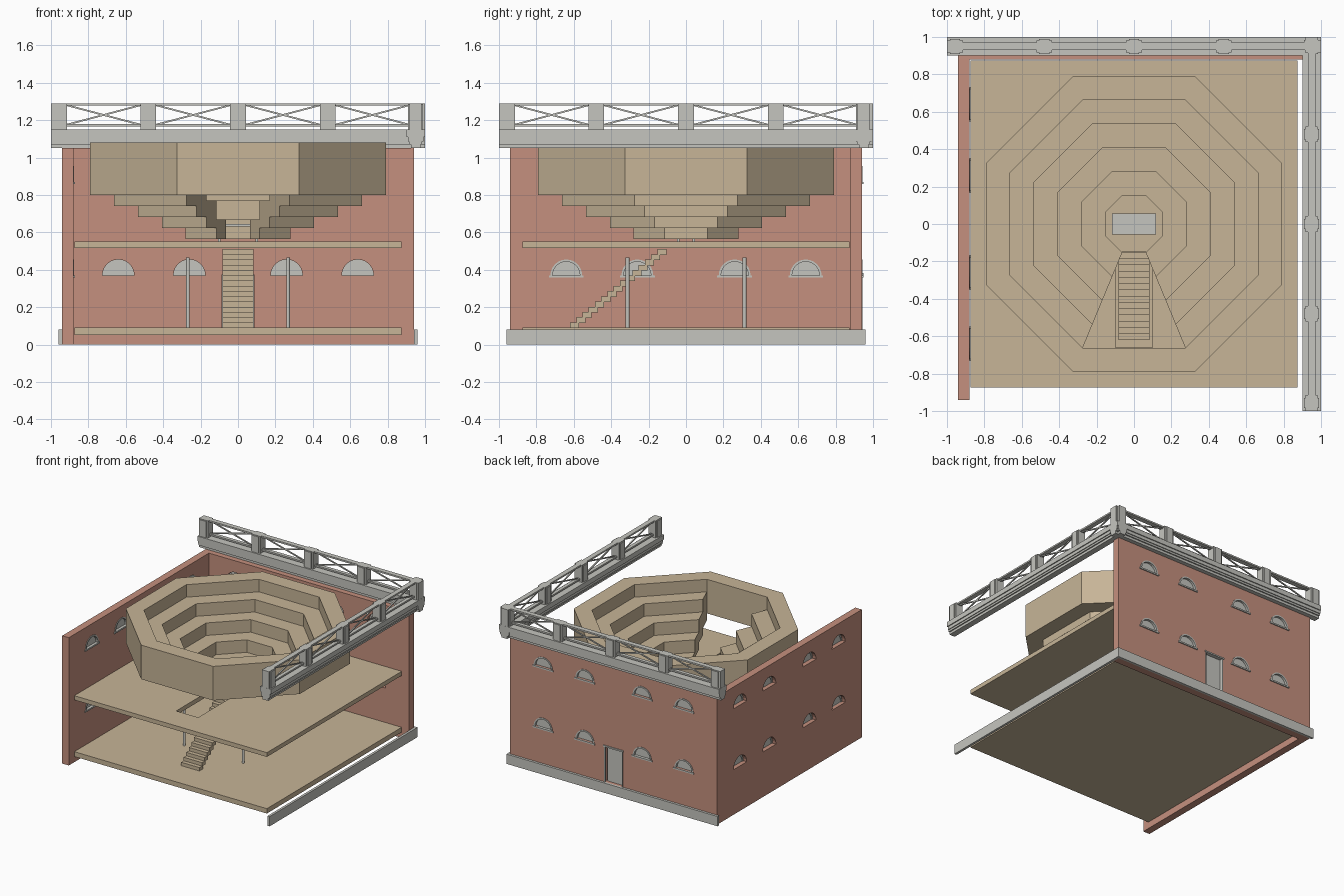
import bpy, bmesh, math
from mathutils import Matrix, Vector

if "Cube" in bpy.data.objects:
    bpy.data.objects.remove(bpy.data.objects["Cube"])


def material(name, rgb):
    m = bpy.data.materials.new(name)
    m.use_nodes = True
    m.diffuse_color = (*rgb, 1)
    m.node_tree.nodes["Principled BSDF"].inputs["Base Color"].default_value = (*rgb, 1)
    return m


BRICK = material("brick red", (0.56, 0.28, 0.21))
TAN = material("tan wood", (0.57, 0.46, 0.31))
GREY = material("pale grey stone", (0.56, 0.56, 0.52))

SIDE = Matrix.Rotation(-math.pi / 2, 4, "Z")   # turns back-wall parts to face +x
HERE = Matrix.Identity(4)


def finish(name, bm, mat, turn=HERE):
    bm.transform(turn)
    bmesh.ops.recalc_face_normals(bm, faces=bm.faces)
    mesh = bpy.data.meshes.new(name)
    bm.to_mesh(mesh)
    bm.free()
    mesh.materials.append(mat)
    ob = bpy.data.objects.new(name, mesh)
    bpy.context.collection.objects.link(ob)
    return ob


def add_box(bm, x, y, z):
    """Box from three (low, high) ranges."""
    size = [r[1] - r[0] for r in (x, y, z)]
    mid = [(r[1] + r[0]) / 2 for r in (x, y, z)]
    bmesh.ops.create_cube(bm, size=1, matrix=Matrix.Translation(mid) @ Matrix.Diagonal((*size, 1)))


def boxes(name, mat, parts, turn=HERE):
    bm = bmesh.new()
    for part in parts:
        add_box(bm, *part)
    return finish(name, bm, mat, turn)


def add_prism(bm, points, vec):
    """Extrude a flat outline along a vector."""
    face = bm.faces.new([bm.verts.new(p) for p in points])
    new = bmesh.ops.extrude_face_region(bm, geom=[face])["geom"]
    bmesh.ops.translate(bm, vec=vec, verts=[g for g in new if isinstance(g, bmesh.types.BMVert)])


def arc(cx, cz, r, y, n=12):
    return [(cx + r * math.cos(math.pi * i / n), y, cz + r * math.sin(math.pi * i / n)) for i in range(n + 1)]


def add_bar(bm, a, b, thick):
    a, b = Vector(a), Vector(b)
    turn = (b - a).to_track_quat("X", "Z").to_matrix().to_4x4()
    size = Matrix.Diagonal(((b - a).length, thick, thick, 1))
    bmesh.ops.create_cube(bm, size=1, matrix=Matrix.Translation((a + b) / 2) @ turn @ size)


# Brick walls with arched windows
WINDOWS = [(x, z) for x in (-0.64, -0.26, 0.26, 0.64) for z in (0.37, 0.87)]
R = 0.085
DOOR = ((-0.085, 0.085), (0.08, 0.375))


def wall(name, x_range, face, turn, door):
    """Wall whose glazed side is at y = face, 0.06 thick."""
    ob = boxes(name, BRICK, [(x_range, (face - 0.06, face), (0, 1.05))], turn)
    bm = bmesh.new()
    for x, z in WINDOWS:
        add_prism(bm, arc(x, z, R, face - 0.1), (0, 0.14, 0))
    if door:
        add_box(bm, DOOR[0], (face - 0.1, face + 0.04), DOOR[1])
    cutter = finish(name + "_cutter", bm, BRICK, turn)
    cutter.hide_render = True
    mod = ob.modifiers.new("openings", "BOOLEAN")
    mod.operation, mod.solver, mod.object = "DIFFERENCE", "EXACT", cutter
    bpy.context.view_layer.objects.active = ob
    bpy.ops.object.modifier_apply(modifier=mod.name)
    bpy.data.objects.remove(cutter)

    # Panes, arched frames and sills
    panes, frames = bmesh.new(), bmesh.new()
    for x, z in WINDOWS:
        add_prism(panes, arc(x, z, R, face - 0.025), (0, 0.01, 0))
        outline = arc(x, z, R, face - 0.03) + arc(x, z, R - 0.012, face - 0.03)[::-1]
        add_prism(frames, outline, (0, 0.034, 0))
    finish(name + "_window_panes", panes, GREY, turn)
    finish(name + "_window_frames", frames, GREY, turn)
    boxes(name + "_window_sills", GREY,
          [((x - 0.093, x + 0.093), (face - 0.03, face + 0.008), (z - 0.012, z)) for x, z in WINDOWS], turn)


wall("back_wall", (-0.94, 0.94), 0.94, HERE, True)
wall("side_wall", (-0.88, 0.94), -0.88, SIDE, False)

# Door with frame in the back wall
boxes("door", GREY, [((-0.08, 0.075), (0.9, 0.915), (0.08, 0.37))])
boxes("door_frame", GREY, [
    ((-0.085, -0.077), (0.9, 0.944), DOOR[1]),
    ((0.077, 0.085), (0.93, 0.944), DOOR[1]),
    ((-0.092, 0.092), (0.9, 0.948), (0.37, 0.382))])

# Plinth, cornice and balustrade, once for the back and once for the side
POSTS = [-0.957, -0.48, 0, 0.48, 0.957]
for label, turn in (("back", HERE), ("side", SIDE)):
    boxes(label + "_plinth", GREY, [((-0.96, 0.96), (0.94, 0.96), (0, 0.08))], turn)

    boxes(label + "_cornice", GREY, [
        ((-1, 1), (0.95 - w, 0.95 + w), (z, z + h))
        for w, z, h in ((0.025, 1.05, 0.02), (0.035, 1.07, 0.015), (0.042, 1.085, 0.025), (0.05, 1.11, 0.04))], turn)

    boxes(label + "_balustrade_posts", GREY, [
        part for x in POSTS for part in (
            ((x - 0.042, x + 0.042), (0.918, 0.982), (1.15, 1.29)),
            ((x - 0.028, x + 0.028), (0.91, 0.99), (1.15, 1.285)))], turn)
    boxes(label + "_balustrade_rails", GREY, [
        ((-0.96, 0.96), (0.93, 0.97), (1.277, 1.29)),
        ((-0.96, 0.96), (0.935, 0.965), (1.165, 1.178))], turn)
    bm = bmesh.new()
    for a, b in zip(POSTS, POSTS[1:]):
        for z0, z1 in ((1.175, 1.28), (1.28, 1.175)):
            add_bar(bm, (a + 0.04, 0.95, z0), (b - 0.04, 0.95, z1), 0.009)
    finish(label + "_balustrade_crosses", bm, GREY, turn)

# Floors, the upper one with a stair opening
E = 0.875
boxes("lower_floor", TAN, [((-E, E), (-E, E), (0.05, 0.09))])
bm = bmesh.new()
xs, ys = (-E, -0.1, 0.1, E), (-E, -0.66, -0.15, E)
grid = [[bm.verts.new((x, y, 0.515)) for x in xs] for y in ys]
cells = [bm.faces.new((grid[j][i], grid[j][i + 1], grid[j + 1][i + 1], grid[j + 1][i]))
         for j in range(3) for i in range(3) if (i, j) != (1, 1)]
top = bmesh.ops.extrude_face_region(bm, geom=cells)["geom"]
bmesh.ops.translate(bm, vec=(0, 0, 0.035), verts=[g for g in top if isinstance(g, bmesh.types.BMVert)])
bmesh.ops.recalc_face_normals(bm, faces=bm.faces)
bmesh.ops.dissolve_limit(bm, angle_limit=0.01, verts=bm.verts, edges=bm.edges)
finish("upper_floor", bm, TAN)

# Stairs
STEPS = 15
run, rise = 0.5 / STEPS, 0.42 / STEPS
boxes("stairs", TAN, [
    ((-0.083, 0.083), (-0.62 + i * run, -0.605 + (i + 1) * run), (0.087 + i * rise, 0.09 + (i + 1) * rise))
    for i in range(STEPS)])

# Slim columns under the upper floor
bm = bmesh.new()
for x in (-0.268, 0.268):
    for y in (-0.313, 0.313):
        bmesh.ops.create_cone(bm, cap_ends=True, segments=12, radius1=0.01, radius2=0.01, depth=0.375,
                              matrix=Matrix.Translation((x, y, 0.2775)))
finish("columns", bm, GREY)


# Octagonal seating tiers; the lower ones leave out the front sector
def tier(name, inner, outer, z0, z1, closed):
    bm = bmesh.new()
    loops = []
    for k in range(8):
        t = math.radians(-67.5 + 45 * k)
        s = 1 / math.cos(math.pi / 8)
        loops.append([bm.verts.new((r * s * math.cos(t), r * s * math.sin(t), z))
                      for r, z in ((inner, z0), (outer, z0), (outer, z1), (inner, z1))])
    for k in range(8 if closed else 7):
        a, b = loops[k], loops[(k + 1) % 8]
        for i in range(4):
            j = (i + 1) % 4
            bm.faces.new((a[i], b[i], b[j], a[j]))
    if not closed:
        bm.faces.new(loops[0])
        bm.faces.new(loops[-1])
    finish(name, bm, TAN)


for n in range(5):
    outer = 0.79 - 0.1275 * n
    tier(f"seating_tier_{n + 1}", outer - 0.1275, outer, 0.8 - 0.0588 * n, 1.08 - 0.103 * n, n == 0)

# Central table
boxes("table_top", GREY, [((-0.117, 0.117), (-0.055, 0.055), (0.63, 0.645))])
boxes("table_legs", GREY, [
    ((x - 0.006, x + 0.006), (y - 0.006, y + 0.006), (0.55, 0.63)) for x in (-0.1, 0.1) for y in (-0.042, 0.042)])
